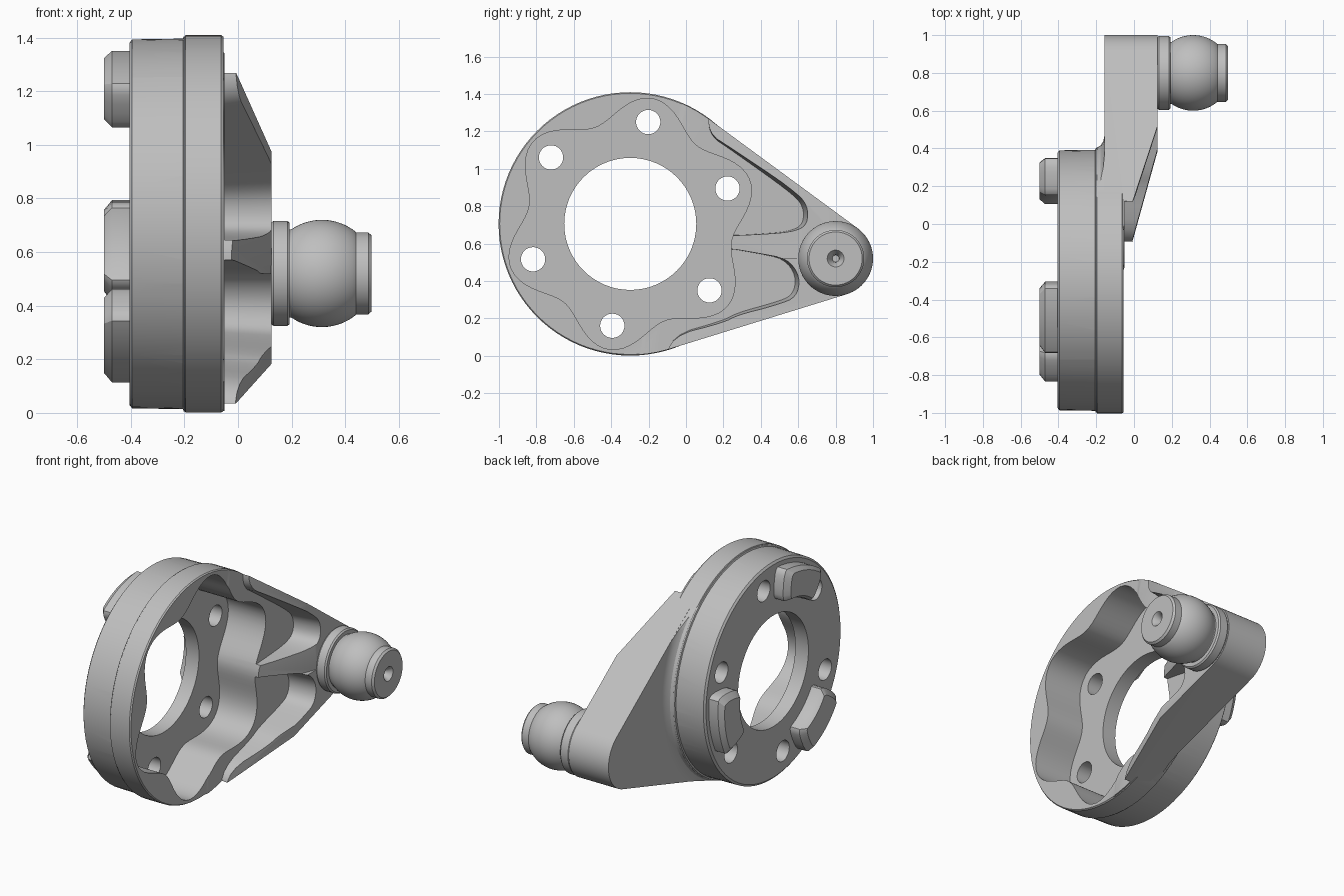
import bpy, bmesh
from math import sin, cos, pi, radians, atan2, acos, hypot
from mathutils import Vector

if "Cube" in bpy.data.objects:
    bpy.data.objects.remove(bpy.data.objects["Cube"])

steel = bpy.data.materials.new("grey_steel")
steel.use_nodes = True
steel.diffuse_color = (0.52, 0.52, 0.52, 1)
steel.node_tree.nodes["Principled BSDF"].inputs["Base Color"].default_value = (0.52, 0.52, 0.52, 1)

HUB = (-0.298, 0.705)   # ring centre in y, z
PIN = (0.8, 0.52)       # ball stud centre in y, z


def loft(name, rings):
    """Closed solid through a list of point rings of equal length."""
    bm = bmesh.new()
    loops = [[bm.verts.new(p) for p in ring] for ring in rings]
    n = len(loops[0])
    for a, b in zip(loops, loops[1:]):
        for i in range(n):
            bm.faces.new((a[i], a[(i + 1) % n], b[(i + 1) % n], b[i]))
    bm.faces.new(loops[0])
    bm.faces.new(loops[-1])
    bmesh.ops.recalc_face_normals(bm, faces=bm.faces)
    mesh = bpy.data.meshes.new(name)
    bm.to_mesh(mesh)
    bm.free()
    mesh.materials.append(steel)
    obj = bpy.data.objects.new(name, mesh)
    bpy.context.collection.objects.link(obj)
    return obj


def lathe(name, centre, profile, n=64):
    """Revolve (x, radius) points about an axis along x."""
    return loft(name, [[(x, centre[0] + r * cos(2 * pi * i / n), centre[1] + r * sin(2 * pi * i / n))
                        for i in range(n)] for x, r in profile])


def prism(name, outline, x0, x1, pivot=(0, 0), foot=1.0):
    """Extrude a (y, z) outline along x; foot scales the x0 end about pivot."""
    low = [(x0, pivot[0] + (y - pivot[0]) * foot, pivot[1] + (z - pivot[1]) * foot) for y, z in outline]
    return loft(name, [low, [(x1, y, z) for y, z in outline]])


def side_wedge(name, outline, z0, z1, lean):
    """Extrude an (x, y) outline along z, leaning in y."""
    return loft(name, [[(x, y + lean * (z - 0.6), z) for x, y in outline] for z in (z0, z1)])


def boolean(target, tool, operation="DIFFERENCE"):
    mod = target.modifiers.new("bool", "BOOLEAN")
    mod.operation, mod.solver, mod.object = operation, "EXACT", tool
    bpy.context.view_layer.objects.active = target
    bpy.ops.object.modifier_apply(modifier=mod.name)
    bpy.data.objects.remove(tool)


def soften(points, rounds=2):
    """Corner cutting."""
    for _ in range(rounds):
        out = []
        for a, b in zip(points, points[1:] + points[:1]):
            a, b = Vector(a), Vector(b)
            out += [a.lerp(b, 0.25), a.lerp(b, 0.75)]
        points = out
    return [tuple(p) for p in points]


def arc(centre, r, a0, a1, n):
    return [(centre[0] + r * cos(a0 + (a1 - a0) * i / n),
             centre[1] + r * sin(a0 + (a1 - a0) * i / n)) for i in range(n + 1)]


def teardrop(big, small):
    """Tangent outline around the hub and pin circles."""
    dy, dz = PIN[0] - HUB[0], PIN[1] - HUB[1]
    axis, spread = atan2(dz, dy), acos((big - small) / hypot(dy, dz))
    return (arc(HUB, big, axis + spread, axis + 2 * pi - spread, 48)
            + arc(PIN, small, axis - spread, axis + spread, 24))


# Arm: tangent plate with a sloping front
arm = prism("arm", teardrop(0.701, 0.2), -0.155, 0.125)
boolean(arm, side_wedge("slope", [(0.126, 0.46), (0.0, 0.03), (-0.06, -0.16), (-0.06, -2), (0.5, -2), (0.5, 0.46)],
                        -1, 2.5, 0.168))
upper = [(-0.6, 1.8), (0.12, 1.4), (0.11, 1.22), (0.25, 1.125), (0.58, 0.89), (0.66, 0.81),
         (0.66, 0.7), (0.58, 0.66), (0.4, 0.645), (0.2, 0.635), (-0.3, 0.7)]
lower = [(-0.6, -0.3), (-0.13, -0.1), (-0.1, 0.08), (0.2, 0.165), (0.28, 0.21), (0.5, 0.27), (0.6, 0.31),
         (0.62, 0.42), (0.55, 0.52), (0.4, 0.55), (0.2, 0.585), (-0.3, 0.6)]
boolean(arm, prism("upper_pocket", soften(upper), -0.05, 0.2, (0.2, 0.72), 0.93))
boolean(arm, prism("lower_pocket", soften(lower), -0.05, 0.2, (0.2, 0.5), 0.93))
boolean(arm, side_wedge("rib_slope", [(-0.04, 0.2), (0.127, 0.62), (0.3, 0.62), (0.3, 0.2)], 0.52, 0.7, 0))

# Ring: stepped drum with eased edges
ring = lathe("ring_bracket", HUB, [(-0.405, 0.675), (-0.395, 0.688), (-0.205, 0.691), (-0.195, 0.704),
                                   (-0.063, 0.704), (-0.055, 0.698)], 96)
boolean(ring, arm, "UNION")

# Fillet where the arm back meets the ring
fillet = lathe("fillet", HUB, [(-0.21, 0.68), (-0.202, 0.7), (-0.178, 0.712), (-0.163, 0.735), (-0.152, 0.785),
                               (-0.14, 0.785), (-0.14, 0.68)], 96)
boolean(fillet, prism("fillet_limit", teardrop(0.7, 0.199), -0.3, 0.0), "INTERSECT")
boolean(ring, fillet, "UNION")

# Scalloped pocket, centre bore and bolt holes
scallop = []
for i in range(120):
    a = 2 * pi * i / 120
    r = 0.614 + 0.066 * cos(6 * (a - radians(20)))
    scallop.append((HUB[0] + r * cos(a), HUB[1] + r * sin(a)))
boolean(ring, prism("pocket", scallop, -0.313, 0.4))
boolean(ring, lathe("bore", HUB, [(-1, 0.353), (1, 0.353)]))
for k in range(6):
    a = radians(20 + 60 * k)
    spot = (HUB[0] + 0.553 * cos(a), HUB[1] + 0.553 * sin(a))
    boolean(ring, lathe("bolt_hole", spot, [(-1, 0.065), (0, 0.065)], 32))

# Three curved lugs on the back
lugs = []
for k in range(3):
    mid = radians(110 + 120 * k)
    outline = soften(arc(HUB, 0.648, mid - 0.32, mid + 0.32, 6) + arc(HUB, 0.455, mid + 0.35, mid - 0.35, 6))
    c = Vector((HUB[0] + 0.54 * cos(mid), HUB[1] + 0.54 * sin(mid)))
    layers = []
    for x, s in ((-0.5, 0.8), (-0.47, 1), (-0.39, 1)):
        pts = [c + (Vector(p) - c) * s for p in outline]
        layers.append([(x, p.x, p.y) for p in pts])
    lugs.append(loft(f"lug_{k + 1}", layers))

# Ball stud: flange, ball, end cap and centre dimple
ball = [(0.313 + 0.2 * cos(t), 0.2 * sin(t)) for t in [radians(125 - 74 * i / 16) for i in range(17)]]
stud = lathe("ball_stud", PIN, [(0.1, 0.19), (0.125, 0.19), (0.133, 0.196), (0.184, 0.196), (0.193, 0.188),
                                (0.193, 0.164)] + ball
             + [(0.441, 0.153), (0.486, 0.153), (0.498, 0.142), (0.498, 0.045), (0.465, 0.022), (0.44, 0.018)])

# Smooth shading with sharp edges kept
bpy.ops.object.select_all(action="DESELECT")
for obj in [ring, stud] + lugs:
    obj.select_set(True)
bpy.context.view_layer.objects.active = ring
bpy.ops.object.shade_smooth_by_angle(angle=radians(30))
